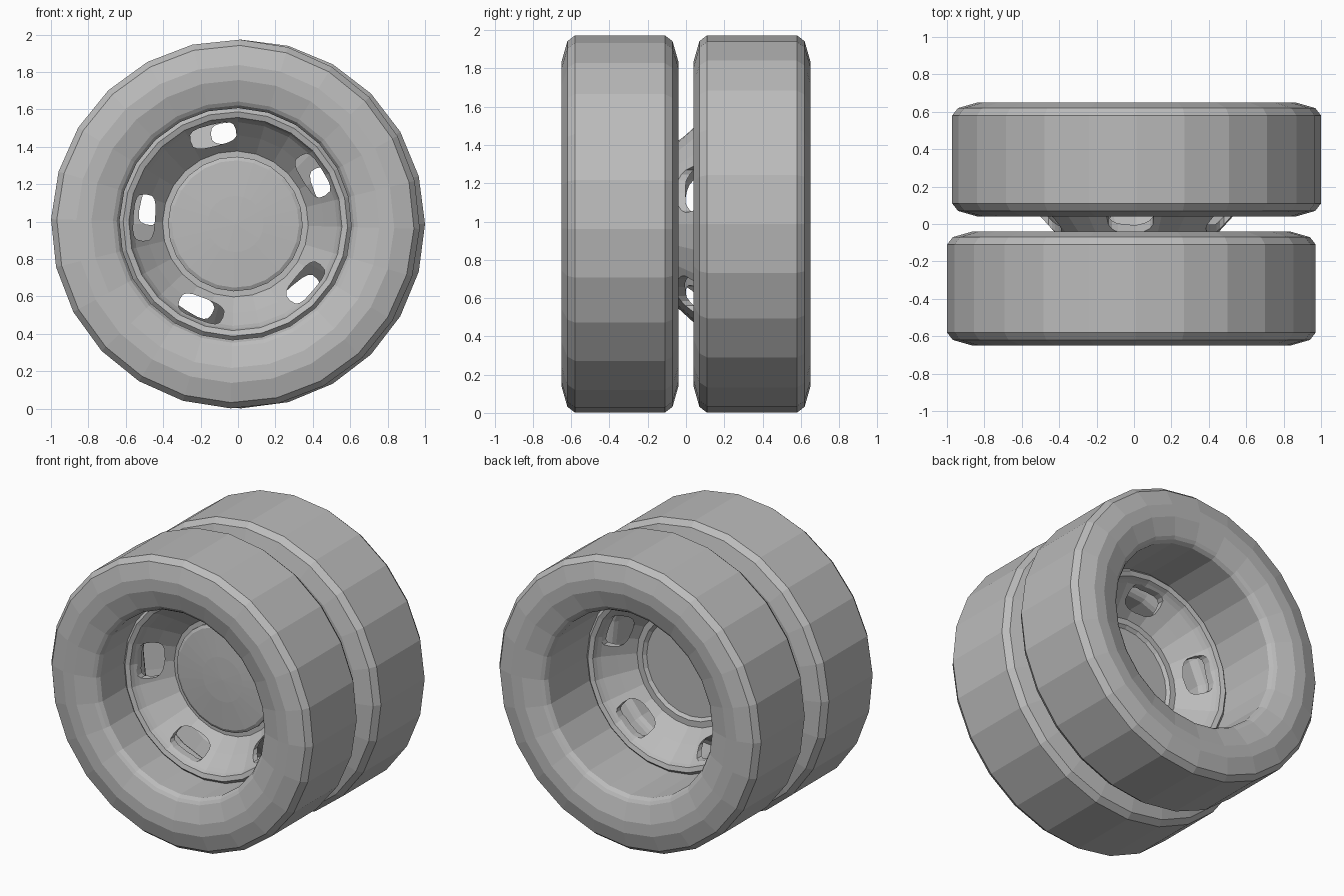
import bpy, bmesh
from math import sin, cos, pi, radians, copysign

cube = bpy.data.objects.get("Cube")
if cube:
    bpy.data.objects.remove(cube, do_unlink=True)

SIDES = 24
AXLE_Z = 0.987
MATING_Y = -0.08   # plane where the two wheel discs meet

grey = bpy.data.materials.new("plain_grey")
grey.use_nodes = True
grey.diffuse_color = (0.5, 0.5, 0.5, 1)
grey.node_tree.nodes["Principled BSDF"].inputs["Base Color"].default_value = (0.5, 0.5, 0.5, 1)


def finish(name, bm):
    bmesh.ops.remove_doubles(bm, verts=bm.verts, dist=1e-5)
    bmesh.ops.recalc_face_normals(bm, faces=bm.faces)
    mesh = bpy.data.meshes.new(name)
    bm.to_mesh(mesh)
    bm.free()
    mesh.materials.append(grey)
    obj = bpy.data.objects.new(name, mesh)
    bpy.context.collection.objects.link(obj)
    return obj


def lathe(name, profile, x, y, side, turn=0.0):
    """Spin a closed (distance, radius) outline about the axle; side is -1 front, +1 back."""
    bm = bmesh.new()
    rings = []
    for i in range(SIDES):
        a = 2 * pi * i / SIDES + radians(turn)
        rings.append([bm.verts.new((x + r * cos(a), y + side * d, AXLE_Z + r * sin(a)))
                      for d, r in profile])
    count = len(profile)
    for i in range(SIDES):
        p, q = rings[i], rings[(i + 1) % SIDES]
        for j in range(count):
            k = (j + 1) % count
            if profile[j][1] == 0 and profile[k][1] == 0:
                continue
            if profile[j][1] == 0:
                bm.faces.new((p[j], p[k], q[k]))
            elif profile[k][1] == 0:
                bm.faces.new((p[j], p[k], q[j]))
            else:
                bm.faces.new((p[j], p[k], q[k], q[j]))
    return finish(name, bm)


def slot_cutter(x, y, first_angle):
    """Five rounded prisms, running along the axle."""
    bm = bmesh.new()
    for n in range(5):
        a = radians(first_angle + 72 * n)
        ends = []
        for dy in (-0.3, 0.3):
            loop = []
            for i in range(16):
                t = 2 * pi * i / 16
                u = copysign(abs(cos(t)) ** 0.6, cos(t)) * 0.058 + 0.488
                v = copysign(abs(sin(t)) ** 0.6, sin(t)) * 0.125
                loop.append(bm.verts.new((x + u * cos(a) - v * sin(a), y + dy,
                                          AXLE_Z + u * sin(a) + v * cos(a))))
            ends.append(loop)
        for i in range(16):
            j = (i + 1) % 16
            bm.faces.new((ends[0][i], ends[0][j], ends[1][j], ends[1][i]))
        bm.faces.new(ends[0])
        bm.faces.new(ends[1])
    cutter = finish("slot_cutter", bm)
    cutter.hide_render = True
    return cutter


# Tyre with its barrel, half outline mirrored across the tread centre
half = [(0.235, 0.986), (0.275, 0.955), (0.305, 0.85), (0.303, 0.77),
        (0.268, 0.655), (0.255, 0.635), (0.23, 0.62)]
tyre = half + [(-d, r) for d, r in reversed(half)]

# Dished wheel disc with rolled outer lip
disc = [(0.012, 0), (0.012, 0.33), (0.03, 0.35), (0.03, 0.39), (0.12, 0.475),
        (0.2, 0.545), (0.225, 0.56), (0.25, 0.57), (0.26, 0.60), (0.235, 0.625),
        (0.215, 0.625), (0.2, 0.59), (0.17, 0.56), (0.0, 0.405), (0.0, 0)]

# Domed hub cap
cap = [(0.07, 0), (0.067, 0.15), (0.055, 0.34), (0.045, 0.36), (0.014, 0.36), (0.014, 0)]

for label, side, x, turn, slots in (("front", -1, -0.014, -1.5, 32),
                                    ("back", 1, 0.014, 0, 22)):
    lathe(label + "_tyre", tyre, x, side * 0.345, side, turn)
    wheel = lathe(label + "_wheel_disc", disc, x, MATING_Y, side, turn)
    cutter = slot_cutter(x, MATING_Y + side * 0.12, slots)
    mod = wheel.modifiers.new("slots", "BOOLEAN")
    mod.operation = "DIFFERENCE"
    mod.solver = "EXACT"
    mod.object = cutter
    bpy.context.view_layer.objects.active = wheel
    bpy.ops.object.modifier_apply(modifier=mod.name)
    bpy.data.objects.remove(cutter, do_unlink=True)

lathe("hub_cap", cap, -0.014, MATING_Y, -1, -1.5)
